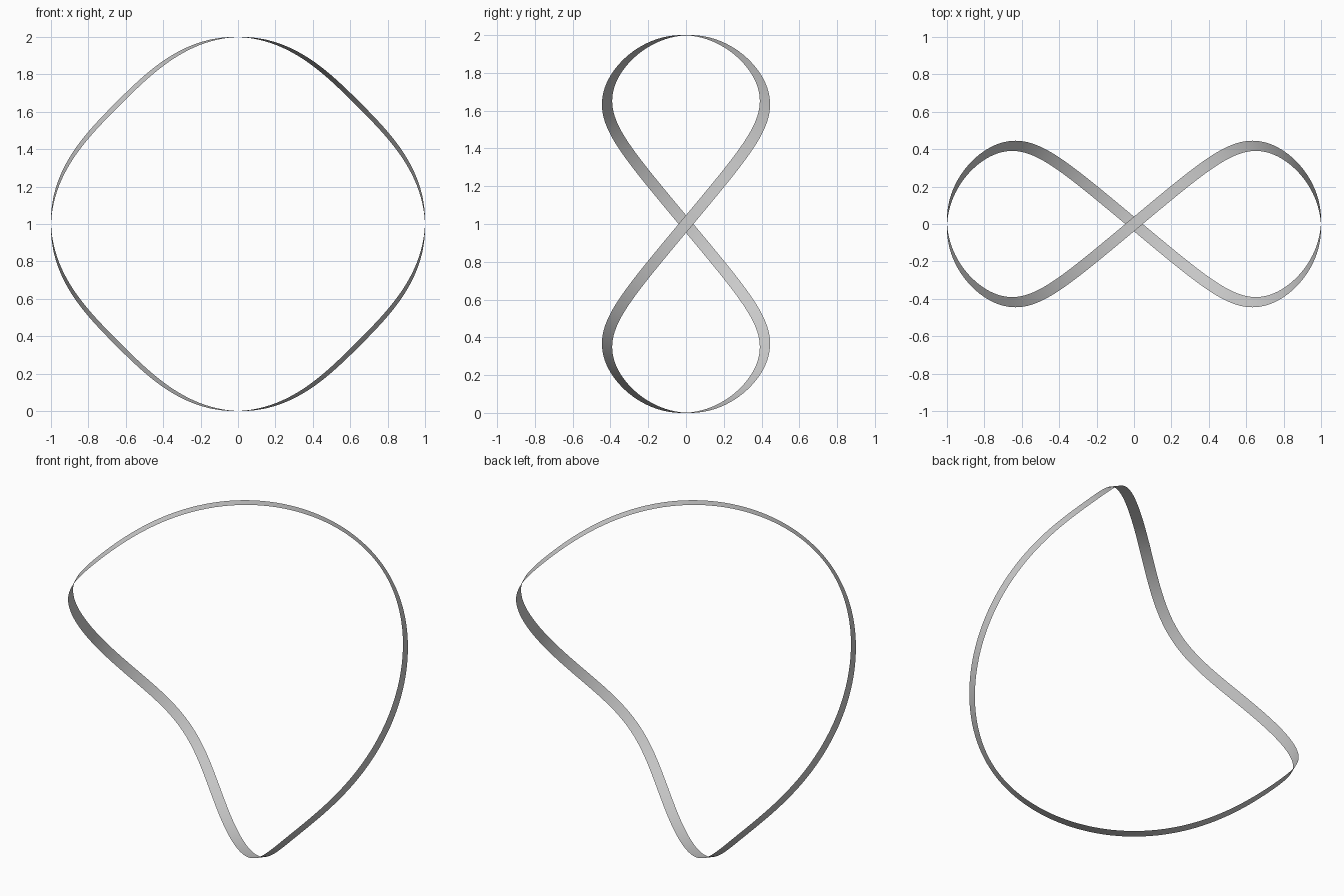
import bpy, math
from mathutils import Vector

if "Cube" in bpy.data.objects:
    bpy.data.objects.remove(bpy.data.objects["Cube"])

SEGMENTS = 192
WAVE = 0.418        # sideways swing of the loop
HALF_WIDTH = 0.03   # half the ribbon width


def seam(t):
    """Wavy closed loop lying on a unit sphere."""
    y = WAVE * math.sin(2 * t)
    r = math.sqrt(1 - y * y)
    return Vector((r * math.cos(t), y, r * math.sin(t)))


# Ribbon edges: offset the loop to both sides, tangent to the sphere
verts, faces = [], []
for i in range(SEGMENTS):
    t = 2 * math.pi * i / SEGMENTS
    p = seam(t)
    tangent = (seam(t + 1e-3) - seam(t - 1e-3)).normalized()
    side = p.cross(tangent).normalized() * HALF_WIDTH
    for q in (p - side, p + side):
        verts.append(q + Vector((0, 0, 1)))
    a, b = 2 * i, 2 * ((i + 1) % SEGMENTS)
    faces.append((a, b, b + 1, a + 1))

# Single-surface band
mesh = bpy.data.meshes.new("ribbon_loop")
mesh.from_pydata(verts, [], faces)
mesh.update()
ribbon = bpy.data.objects.new("ribbon_loop", mesh)
bpy.context.collection.objects.link(ribbon)
for poly in mesh.polygons:
    poly.use_smooth = True
